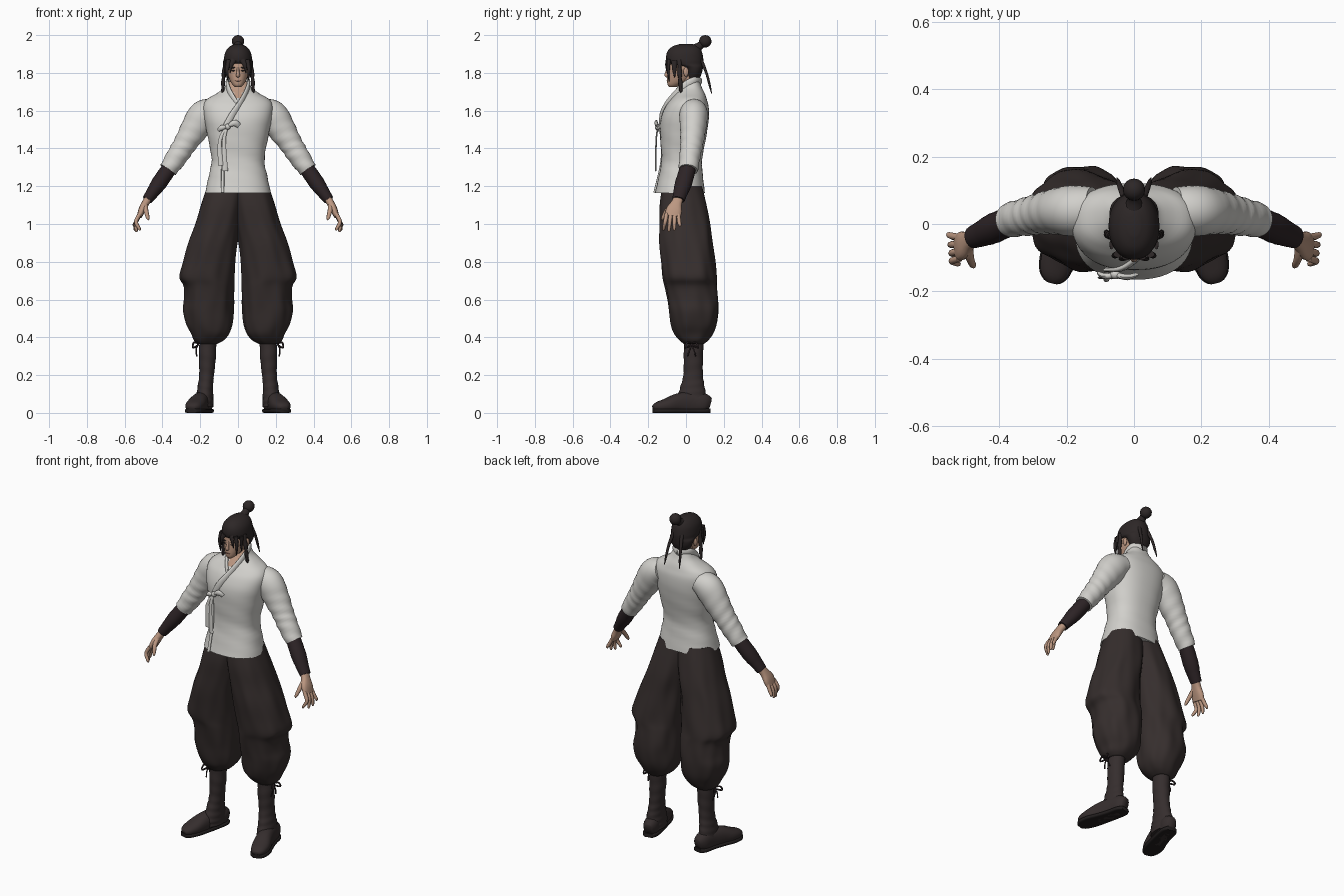
import bpy, bmesh, math
from mathutils import Vector


def material(name, rgb):
    m = bpy.data.materials.new(name)
    m.diffuse_color = (*rgb, 1)
    return m


SKIN = material("skin", (0.50, 0.31, 0.22))
CLOTH = material("white_cloth", (0.64, 0.63, 0.60))
PANTS = material("dark_cloth", (0.036, 0.027, 0.026))
HAIR = material("hair_black", (0.026, 0.020, 0.020))
WRAP = material("wrap_dark", (0.026, 0.017, 0.019))
BOOT = material("boot_brown", (0.036, 0.027, 0.027))
SOLE = material("sole_black", (0.016, 0.013, 0.013))
LIP = material("lip", (0.28, 0.13, 0.10))


def finish(name, bm, mats, mirror=False, rule=None):
    bmesh.ops.recalc_face_normals(bm, faces=bm.faces)
    for f in bm.faces:
        f.smooth = True
        if rule and rule(f.calc_center_median()):
            f.material_index = 1
    me = bpy.data.meshes.new(name)
    bm.to_mesh(me)
    bm.free()
    for m in mats:
        me.materials.append(m)
    me.set_sharp_from_angle(angle=math.radians(60))
    ob = bpy.data.objects.new(name, me)
    bpy.context.collection.objects.link(ob)
    if mirror:
        mod = ob.modifiers.new("mirror", "MIRROR")
        mod.use_mirror_merge = False
    return ob


def spline(pts, steps):
    """Smooth path through points of (x, y, z, rx, ry)."""
    out = []
    for i in range(len(pts) - 1):
        a, b, c, d = (pts[max(0, min(len(pts) - 1, i + k))] for k in (-1, 0, 1, 2))
        for s in range(steps):
            t = s / steps
            out.append([0.5 * (2 * q + (r - p) * t + (2 * p - 5 * q + 4 * r - w) * t * t
                               + (3 * q - p - 3 * r + w) * t ** 3)
                        for p, q, r, w in zip(a, b, c, d)])
    return out + [list(pts[-1])]


def tube(name, pts, mats, n=16, steps=4, ref=(0, 1, 0), level=False, e=2.0,
         fold=None, mirror=False, rule=None):
    """Loft of rounded rings along a path, either level or square to the path."""
    path = spline(pts, steps)
    bm = bmesh.new()
    rings = []
    for i, (x, y, z, rx, ry) in enumerate(path):
        u, v = Vector((1, 0, 0)), Vector((0, 1, 0))
        if not level:
            t = Vector(path[min(i + 1, len(path) - 1)][:3]) - Vector(path[max(i - 1, 0)][:3])
            t.normalize()
            v = Vector(ref)
            v = (v - t * v.dot(t)).normalized()
            u = v.cross(t)
        ring = []
        for k in range(n):
            a = math.tau * k / n
            c, s = math.cos(a), math.sin(a)
            g = 1 + (fold(a, i / steps) if fold else 0)
            p = Vector((x, y, z))
            p += u * max(rx, .001) * g * math.copysign(abs(c) ** (2 / e), c)
            p += v * max(ry, .001) * g * math.copysign(abs(s) ** (2 / e), s)
            p.z = max(p.z, 0)
            ring.append(bm.verts.new(p))
        rings.append(ring)
    for r0, r1 in zip(rings, rings[1:]):
        for k in range(n):
            bm.faces.new((r0[k], r0[(k + 1) % n], r1[(k + 1) % n], r1[k]))
    bm.faces.new(rings[0])
    bm.faces.new(rings[-1])
    return finish(name, bm, mats, mirror, rule)


def bands(rows):
    """Level rings from (z, x0, x1, y0, y1)."""
    return [((a + b) / 2, (c + d) / 2, z, (b - a) / 2, (d - c) / 2) for z, a, b, c, d in rows]


def sym(rows):
    return bands([(z, -w, w, c, d) for z, w, c, d in rows])


def ball(name, loc, size, mats, mirror=False):
    bm = bmesh.new()
    bmesh.ops.create_uvsphere(bm, u_segments=16, v_segments=10, radius=1)
    bmesh.ops.scale(bm, vec=size, verts=bm.verts)
    bmesh.ops.translate(bm, vec=loc, verts=bm.verts)
    return finish(name, bm, mats, mirror)


# Jacket body, with the open neckline shown as skin
tube("jacket", sym([(1.165, .174, -.165, .10), (1.25, .156, -.145, .09), (1.34, .14, -.13, .085),
                    (1.45, .158, -.135, .105), (1.55, .178, -.135, .12), (1.62, .185, -.11, .12),
                    (1.66, .165, -.08, .11), (1.69, .115, -.055, .10), (1.72, .075, -.03, .085),
                    (1.755, .055, -.012, .072)]),
     [CLOTH, SKIN], n=48, level=True, e=2.35,
     fold=lambda a, i: .012 * math.sin(3 * a + 7 * i) * max(0, 1 - abs(i - 2) / 2.5),
     rule=lambda c: c.y < 0 and c.z > 1.65 and abs(c.x) < (c.z - 1.64) * .5)

# Collar bands, the left one crossing over the chest
tube("collar_over", [(0, .078, 1.755, .008, .018), (.046, .05, 1.762, .008, .018),
                     (.056, .005, 1.74, .009, .02), (.042, -.048, 1.692, .01, .02),
                     (.008, -.10, 1.63, .01, .02), (-.035, -.131, 1.57, .009, .018),
                     (-.08, -.136, 1.49, .006, .014)], [CLOTH], ref=(0, 0, 1))
tube("collar_under", [(0, .078, 1.755, .008, .018), (-.046, .05, 1.762, .008, .018),
                      (-.056, .005, 1.74, .009, .02), (-.042, -.048, 1.692, .01, .02),
                      (-.008, -.092, 1.635, .008, .018)], [CLOTH], ref=(0, 0, 1))
tube("front_flap_edge", [(-.08, -.134, 1.49, .008, .006), (-.08, -.128, 1.34, .008, .006),
                         (-.082, -.165, 1.165, .009, .008)], [CLOTH], n=8)

# Chest tie with knot, loops and tails
ball("tie_knot", (-.055, -.15, 1.515), (.016, .014, .016), [CLOTH])
tube("tie_loop_left", [(-.055, -.15, 1.515, .006, .008), (-.02, -.158, 1.535, .017, .009),
                       (.005, -.15, 1.52, .014, .006)], [CLOTH], n=8)
tube("tie_loop_right", [(-.055, -.15, 1.515, .006, .008), (-.085, -.155, 1.51, .014, .009),
                        (-.105, -.145, 1.495, .008, .005)], [CLOTH], n=8)
for name, x, low in (("tie_tail_long", -.068, 1.28), ("tie_tail_short", -.09, 1.31)):
    tube(name, [(-.06, -.15, 1.51, .008, .004), (x - .006, -.158, 1.44, .01, .004),
                (x, -.16, low, .015, .004)], [CLOTH], n=8)

# Sleeves
tube("sleeve", [(.12, .045, 1.605, .06, .065), (.18, .04, 1.575, .082, .075),
                (.232, .037, 1.50, .074, .068), (.28, .03, 1.425, .061, .06),
                (.318, .022, 1.365, .057, .056), (.37, .012, 1.287, .048, .051)],
     [CLOTH], n=28, steps=6, mirror=True,
     fold=lambda a, i: .035 * math.sin(2 * a + 9 * i) * min(1, max(0, (i - 1) / 2)))

# Forearm wraps
tube("forearm_wrap", [(.36, .012, 1.30, .04, .042), (.415, -.012, 1.22, .041, .045),
                      (.45, -.028, 1.17, .034, .039), (.48, -.04, 1.128, .028, .033)],
     [WRAP], mirror=True, n=20, fold=lambda a, i: .015 * math.sin(14 * i))

# Hands
tube("palm", [(.472, -.038, 1.14, .02, .026), (.49, -.05, 1.11, .02, .029),
              (.508, -.063, 1.075, .019, .042), (.522, -.07, 1.04, .014, .041)],
     [SKIN], mirror=True, e=2.4)
for name, y0, y1, x1, z1 in (("index_finger", -.102, -.118, .522, .965),
                             ("middle_finger", -.081, -.09, .538, .958),
                             ("ring_finger", -.06, -.062, .546, .965),
                             ("little_finger", -.04, -.032, .55, .985)):
    tube(name, [(.518, y0, 1.055, .011, .011), (.54, (y0 + y1) / 2, 1.012, .0105, .0105),
                (x1, y1, z1 + .01, .008, .008), (x1 - .002, y1, z1, .003, .003)],
         [SKIN], n=8, mirror=True)
tube("thumb", [(.492, -.06, 1.11, .014, .016), (.488, -.098, 1.075, .013, .013),
               (.478, -.122, 1.035, .009, .01), (.474, -.127, 1.02, .003, .003)],
     [SKIN], n=8, mirror=True, ref=(1, 0, 0))

# Baggy trousers, one draped leg mirrored
tube("trouser_leg", bands([(1.20, -.04, .163, -.125, .085), (1.10, -.03, .195, -.14, .11),
                           (1.0, -.015, .225, -.14, .13), (.90, .003, .262, -.14, .14),
                           (.80, .012, .292, -.13, .152), (.72, .018, .312, -.122, .16),
                           (.67, .02, .285, -.112, .165), (.60, .022, .283, -.10, .172),
                           (.54, .025, .29, -.09, .172), (.47, .03, .275, -.078, .162),
                           (.42, .045, .25, -.062, .142), (.385, .075, .235, -.035, .118),
                           (.365, .11, .212, -.012, .095)]),
     [PANTS], n=64, level=True, e=2.2, mirror=True,
     fold=lambda a, i: (.022 * math.sin(6 * a + 1.1 * i) + .012 * math.sin(11 * a - .8 * i))
     * min(1, .3 + i / 4) * (1 - .5 * max(0, i - 9) / 3))

# Knee cord bows
for name, dy in (("cord_front", -.022), ("cord_back", .022)):
    tube(name + "_loop", [(.208, .03, .368, .005, .005), (.234, .03 + dy, .372, .005, .005),
                          (.238, .03 + dy * 1.6, .345, .005, .005), (.21, .03, .36, .005, .005)],
         [WRAP], n=6, mirror=True)
    tube(name + "_tail", [(.21, .03, .365, .005, .005), (.222, .03 + dy / 2, .335, .004, .004),
                          (.218, .03 + dy, .30, .004, .004)], [WRAP], n=6, mirror=True)

# Boots
tube("boot_shaft", bands([(.41, .115, .205, -.01, .093), (.30, .117, .207, -.012, .09),
                          (.20, .127, .206, -.014, .09), (.13, .132, .215, -.032, .10),
                          (.07, .13, .222, -.05, .112), (.03, .13, .222, -.05, .115)]),
     [BOOT], n=24, steps=8, level=True, mirror=True,
     fold=lambda a, i: .022 * math.sin(a + 10 * i))
FOOT = [(.166, .125, .045, .025, .035), (.172, .095, .052, .041, .052), (.185, .03, .052, .043, .06),
        (.205, -.04, .05, .047, .054), (.225, -.10, .04, .051, .038), (.238, -.15, .032, .04, .026),
        (.244, -.172, .026, .02, .014)]
tube("boot_foot", FOOT, [BOOT], n=24, ref=(0, 0, 1), e=2.3, mirror=True)
tube("boot_sole", [(x, y, .011, rx + .004, .012) for x, y, z, rx, ry in FOOT],
     [SOLE], n=20, ref=(0, 0, 1), e=4, mirror=True)

# Neck and head
tube("neck", [(0, .035, 1.65, .055, .05), (0, .022, 1.71, .044, .045), (0, .012, 1.80, .044, .05)],
     [SKIN], n=20)
tube("head", sym([(1.724, .014, -.088, -.05), (1.736, .028, -.097, -.03), (1.76, .043, -.10, .02),
                  (1.80, .056, -.098, .05), (1.84, .061, -.096, .07), (1.90, .058, -.088, .07)]),
     [SKIN], n=28, level=True, e=2.2)
tube("nose", [(0, -.094, 1.828, .006, .006), (0, -.102, 1.80, .008, .01), (0, -.104, 1.786, .011, .009),
              (0, -.098, 1.778, .006, .004)], [SKIN], n=10)
ball("ear", (.064, .0, 1.805), (.008, .014, .024), [SKIN], True)
ball("eye", (.024, -.092, 1.812), (.011, .004, .004), [HAIR], True)
ball("eyebrow", (.026, -.092, 1.828), (.015, .005, .004), [HAIR], True)
ball("mouth", (0, -.098, 1.758), (.015, .005, .003), [LIP])

# Hair cap, topknot and loose locks
tube("hair_cap", sym([(1.765, .045, .0, .07), (1.80, .064, -.0, .084), (1.83, .072, -.02, .09),
                      (1.847, .074, -.088, .092), (1.87, .075, -.105, .092), (1.91, .067, -.10, .085),
                      (1.938, .046, -.075, .068), (1.952, .018, -.035, .035)]),
     [HAIR], n=36, level=True, e=2.15, fold=lambda a, i: .01 * math.sin(18 * a))
tube("topknot_stem", [(0, .05, 1.925, .03, .03), (0, .075, 1.945, .02, .02), (0, .10, 1.965, .024, .024)],
     [HAIR], n=12, ref=(1, 0, 0))
ball("topknot", (0, .102, 1.967), (.033, .033, .033), [HAIR])
LOCKS = {
    "side_lock": [(.066, -.035, 1.87, .01, .012), (.076, -.033, 1.79, .01, .011),
                  (.08, -.028, 1.72, .009, .01), (.083, -.024, 1.685, .002, .002)],
    "face_lock": [(.048, -.09, 1.87, .014, .01), (.058, -.094, 1.815, .009, .008),
                  (.053, -.09, 1.755, .002, .002)],
    "fringe_lock": [(.022, -.10, 1.87, .015, .007), (.036, -.104, 1.84, .01, .006),
                    (.042, -.10, 1.80, .002, .002)],
    "temple_lock": [(.066, -.06, 1.865, .007, .016), (.067, -.062, 1.82, .006, .012),
                    (.066, -.06, 1.775, .002, .002)],
    "back_lock": [(.028, .08, 1.87, .012, .009), (.04, .108, 1.80, .009, .007),
                  (.046, .124, 1.74, .007, .006), (.05, .136, 1.69, .002, .002)],
}
for name, pts in LOCKS.items():
    tube(name, pts, [HAIR], n=8, mirror=True,
         fold=(lambda a, i: .2 * math.sin(9 * i)) if name == "side_lock" else None)
